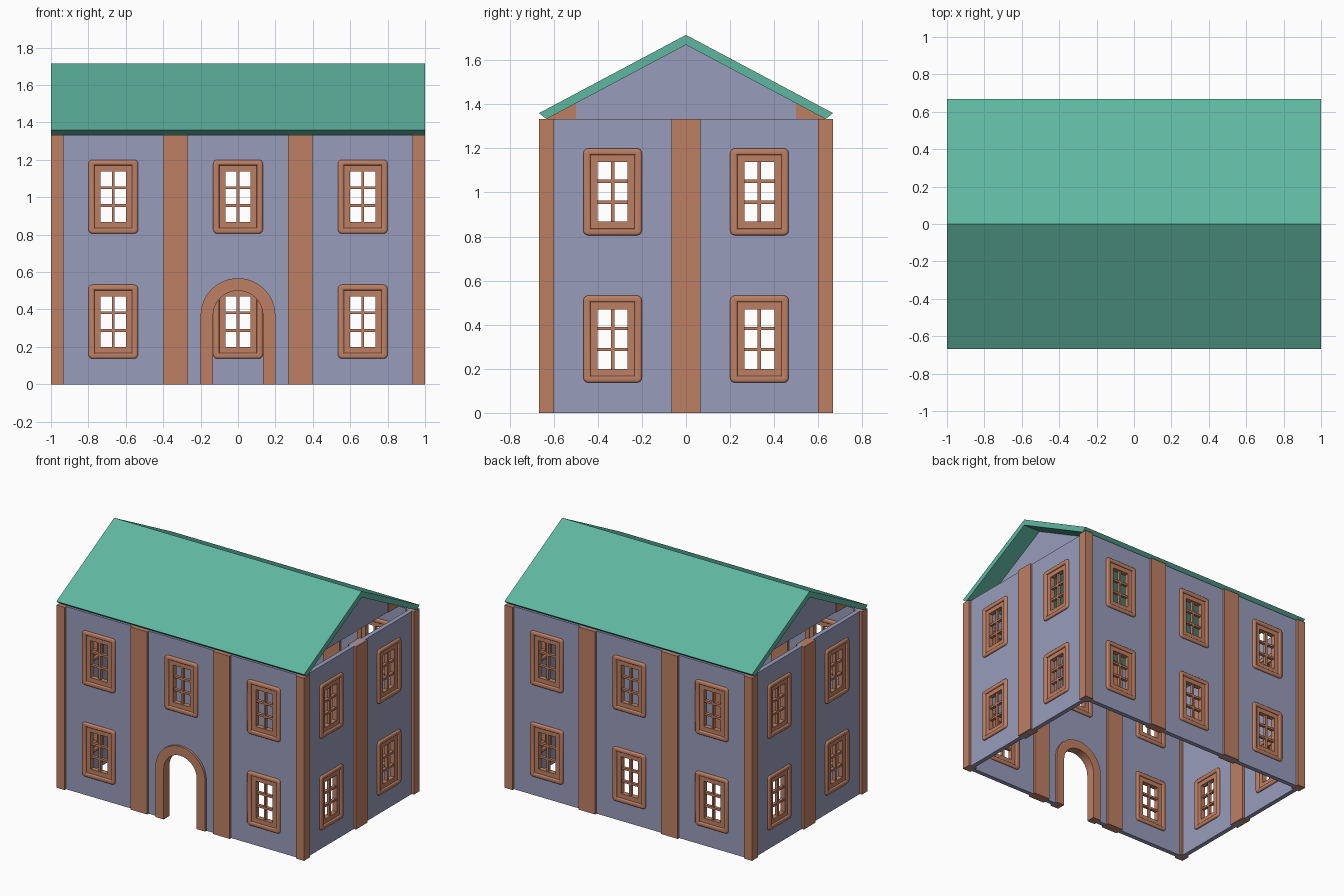
import bpy, bmesh, math
from mathutils import Matrix

if "Cube" in bpy.data.objects:
    bpy.data.objects.remove(bpy.data.objects["Cube"])


def material(name, rgb):
    m = bpy.data.materials.new(name)
    m.diffuse_color = (*rgb, 1)
    m.use_nodes = True
    m.node_tree.nodes["Principled BSDF"].inputs["Base Color"].default_value = m.diffuse_color
    return m


WALL = material("blue_grey_plaster", (0.314, 0.332, 0.497))
TRIM = material("terracotta_trim", (0.515, 0.216, 0.127))
ROOF = material("green_roof", (0.114, 0.468, 0.356))

HX, HY, TOP = 0.9667, 0.6333, 1.3333      # wall centre lines and wall height
THICK, DEEP = 0.0333, 0.0667              # wall and pillar thickness


def rect(cx, cy, w, h, r=0.0):
    """Rectangle outline, optionally with rounded corners."""
    pts = []
    for k, (sx, sy) in enumerate(((1, 1), (-1, 1), (-1, -1), (1, -1))):
        x, y = cx + sx * (w / 2 - r), cy + sy * (h / 2 - r)
        if r == 0:
            pts.append((x, y))
        else:
            for i in range(5):
                a = math.radians(90 * k + 22.5 * i)
                pts.append((x + r * math.cos(a), y + r * math.sin(a)))
    return pts


def arch(r, cz, n=24):
    """Round-headed outline standing on the ground."""
    return [(r, 0)] + [(r * math.cos(math.pi * i / n), cz + r * math.sin(math.pi * i / n))
                       for i in range(n + 1)] + [(-r, 0)]


def plate(name, loops, depth, mat, round_edge=0.0):
    """Extruded flat shape; inner loops become holes."""
    cu = bpy.data.curves.new(name, 'CURVE')
    cu.dimensions = '2D'
    cu.fill_mode = 'BOTH'
    cu.extrude = depth / 2 - round_edge
    cu.bevel_depth = round_edge
    cu.bevel_resolution = 2
    cu.offset = -round_edge
    for pts in loops:
        s = cu.splines.new('POLY')
        s.points.add(len(pts) - 1)
        for p, (x, y) in zip(s.points, pts):
            p.co = (x, y, 0, 1)
        s.use_cyclic_u = True
    tmp = bpy.data.objects.new(name + "_tmp", cu)
    bpy.context.collection.objects.link(tmp)
    dg = bpy.context.evaluated_depsgraph_get()
    me = bpy.data.meshes.new_from_object(tmp.evaluated_get(dg))
    bpy.data.objects.remove(tmp)
    bpy.data.curves.remove(cu)
    bm = bmesh.new()
    bm.from_mesh(me)
    bmesh.ops.remove_doubles(bm, verts=bm.verts, dist=1e-5)
    bmesh.ops.recalc_face_normals(bm, faces=bm.faces)
    bm.to_mesh(me)
    bm.free()
    me.name = name
    me.materials.clear()
    me.materials.append(mat)
    me.shade_smooth()
    me.set_sharp_from_angle(angle=math.radians(32))
    return me


def place(name, me, matrix):
    ob = bpy.data.objects.new(name, me)
    bpy.context.collection.objects.link(ob)
    ob.matrix_world = matrix
    return ob


def side(angle, dist):
    """Matrix: local x runs along the wall, y is up, z points outward."""
    return (Matrix.Rotation(math.radians(angle), 4, 'Z')
            @ Matrix.Translation((0, -dist, 0))
            @ Matrix.Rotation(math.pi / 2, 4, 'X'))


# shared window parts: rounded surround, sash frame, glazing bars
surround = plate("window_surround", [rect(0, 0, 0.265, 0.395, 0.022), rect(0, 0, 0.2, 0.335)],
                 0.062, TRIM, 0.01)
sash = plate("window_sash", [rect(0, 0, 0.205, 0.34), rect(0, 0, 0.135, 0.27)], 0.036, TRIM)
bars = plate("window_bars", [rect(0, 0, 0.15, 0.285)] +
             [rect(x, z, 0.06, 0.08) for x in (-0.0375, 0.0375) for z in (-0.095, 0, 0.095)],
             0.022, TRIM)
wide_pillar = plate("wide_pillar", [rect(0, TOP / 2, 0.1333, TOP)], DEEP, TRIM)
corner = plate("corner_pillar", [rect(0, TOP / 2, DEEP, TOP)], DEEP, TRIM)

# walls: name, angle, distance, half width, window columns, pillar positions
LOW, HIGH = 0.335, 1.003
walls = (("front", 0, HY, HX, (-0.667, 0, 0.667), (-0.333, 0.333)),
         ("right", 90, HX, HY, (-0.333, 0.333), (0,)),
         ("back", 180, HY, HX, (-0.667, 0, 0.667), (-0.333, 0.333)),
         ("left", 270, HX, HY, (-0.333, 0.333), (0,)))
for name, angle, dist, half, cols, pillars in walls:
    m = side(angle, dist)
    spots = [(x, z) for x in cols for z in (LOW, HIGH)]
    outline = [(-half, 0), (-half, TOP), (half, TOP), (half, 0)]
    if name == "front":
        spots.remove((0, LOW))
        outline += arch(0.165, 0.367)      # doorway cut into the ground edge
    wall = plate(name + "_wall", [outline] + [rect(x, z, 0.22, 0.355) for x, z in spots],
                 THICK, WALL)
    place(name + "_wall", wall, m)
    for i, (x, z) in enumerate(spots):
        at = m @ Matrix.Translation((x, z, 0))
        for me in (surround, sash, bars):
            place(f"{name}_{me.name}_{i + 1}", me, at)
    for i, x in enumerate(pillars):
        place(f"{name}_pillar_{i + 1}", wide_pillar, m @ Matrix.Translation((x, 0, 0)))

# corner pillars
for sx in (-1, 1):
    for sy in (-1, 1):
        place("corner_pillar", corner, Matrix.Translation((sx * HX, sy * HY, 0)) @ side(0, 0))

# door arch
door = plate("door_arch", [arch(0.2, 0.367) + arch(0.1333, 0.367)[::-1]], DEEP, TRIM)
place("door_arch", door, side(0, HY))

# roof: one folded sheet running the full length
EAVE, UNDER, RIDGE = 1.36, 1.67, 1.715
roof = plate("roof", [[(-0.667, EAVE), (0, RIDGE), (0.667, EAVE),
                       (HY, TOP), (0, UNDER), (-HY, TOP)]], 2.0, ROOF)
place("roof", roof, side(90, 0))

# set-back gables and the short posts under the eaves
gable = plate("gable", [[(-HY, TOP), (HY, TOP), (0, UNDER)]], THICK, WALL)
slope = (UNDER - TOP) / HY
for s, name in ((1, "right"), (-1, "left")):
    place(name + "_gable", gable, side(90, s * 0.845))
    for t, end in ((1, "back"), (-1, "front")):
        post = plate("eave_post", [[(t * 0.5, TOP), (t * HY, TOP),
                                    (t * 0.5, UNDER - 0.5 * slope)]], 0.1333, TRIM)
        place(f"{name}_{end}_eave_post", post, side(90, s * 0.8))
